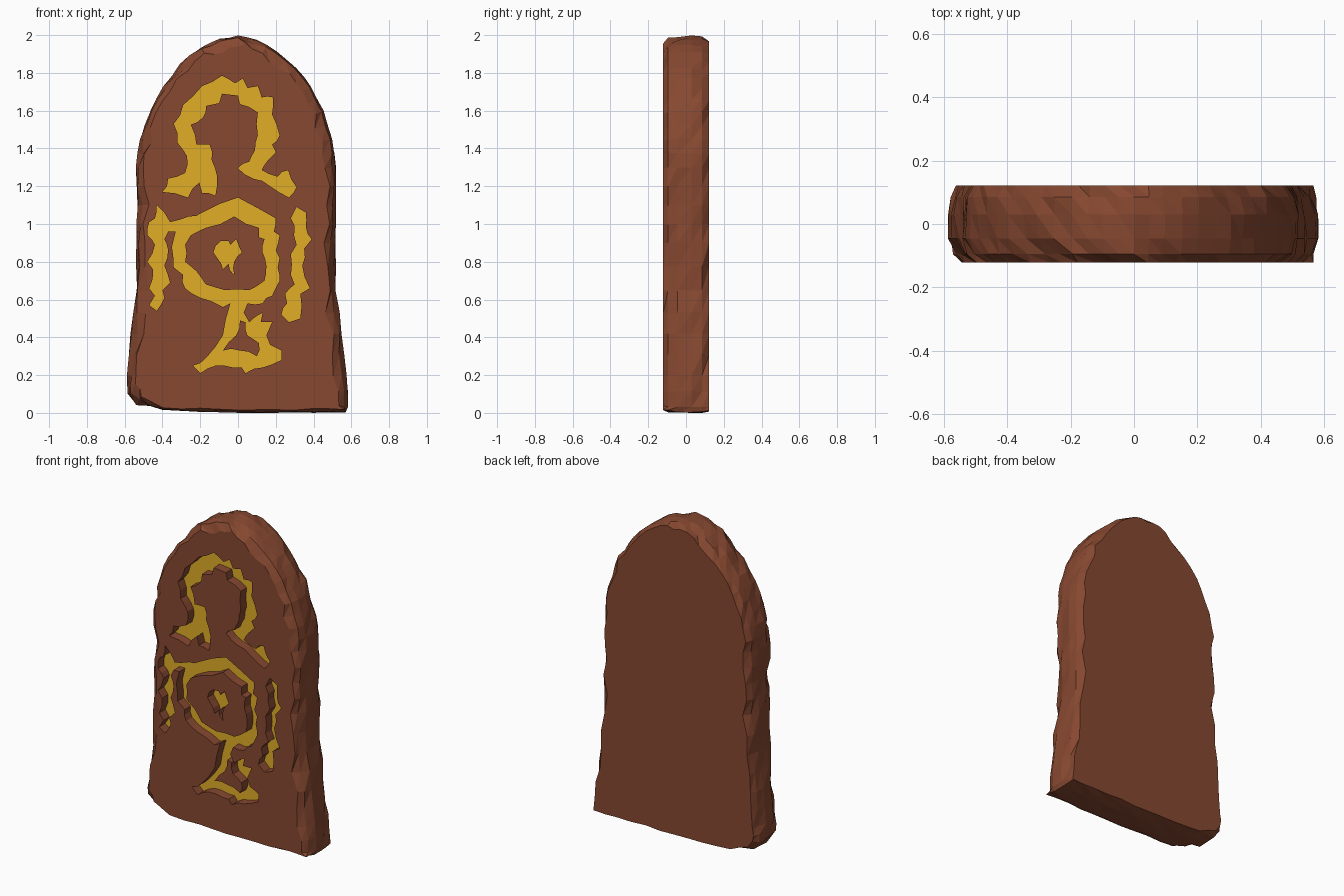
import bpy, bmesh, random
from mathutils import Vector

if "Cube" in bpy.data.objects:
    bpy.data.objects.remove(bpy.data.objects["Cube"])

random.seed(7)
FRONT, DEPTH = -0.122, 0.06


def material(name, rgb):
    m = bpy.data.materials.new(name)
    m.diffuse_color = (*rgb, 1)
    m.use_nodes = True
    m.node_tree.nodes["Principled BSDF"].inputs["Base Color"].default_value = m.diffuse_color
    return m


stone = material("brown_stone", (0.24, 0.065, 0.03))
gold = material("gold_paint", (0.75, 0.42, 0.02))


def new_object(name, bm):
    bmesh.ops.recalc_face_normals(bm, faces=bm.faces[:])
    me = bpy.data.meshes.new(name)
    bm.to_mesh(me)
    bm.free()
    ob = bpy.data.objects.new(name, me)
    bpy.context.collection.objects.link(ob)
    return ob


def jag(points, amp, longest):
    """Split long edges with a randomly displaced midpoint."""
    pts = [Vector(p) / 100 for p in points]
    out = []
    for a, b in zip(pts, pts[1:] + pts[:1]):
        out.append(a)
        d = b - a
        if d.length > longest:
            side = Vector((-d.y, d.x)).normalized()
            out.append((a + b) / 2 + side * random.uniform(-amp, amp))
    return out


# Slab: worn outline lofted through rings with uneven edge wear
outline = [(-54, 4), (-40, 1.5), (-20, .4), (0, 0), (20, 0), (40, 0), (57, .3), (58.8, 3),
           (57.5, 20), (55, 42), (52.5, 65), (52, 90), (52, 110), (52, 130), (50, 145),
           (45.5, 160), (39, 173), (31, 183), (21, 192), (10, 198), (0, 200), (-10, 198.5),
           (-20, 194), (-31, 185), (-40, 173), (-47, 160), (-52, 145), (-54.2, 130),
           (-54.2, 110), (-54, 90), (-54.5, 65), (-57, 42), (-58.8, 20), (-58.5, 10)]
base = jag(outline, 0.003, 0.08)
n = len(base)
rings = [(FRONT, .035, .045), (-.095, .012, .028), (-.045, 0, .016),
         (.03, 0, .012), (.085, .006, .02), (.122, .022, .035)]
bm = bmesh.new()
loops = []
for y, inset, wear in rings:
    loop = []
    for i, p in enumerate(base):
        t = base[(i + 1) % n] - base[i - 1]
        inward = Vector((-t.y, t.x)).normalized()
        amount = inset + wear * random.random() ** 1.5
        if p.y < 0.02:
            amount *= 0.35
        q = p + inward * amount
        loop.append(bm.verts.new((q.x, y, max(q.y, 0))))
    loops.append(loop)
for a, b in zip(loops, loops[1:]):
    for i in range(n):
        j = (i + 1) % n
        bm.faces.new((a[i], a[j], b[j]))
        bm.faces.new((a[i], b[j], b[i]))
bm.faces.new(loops[0])
bm.faces.new(loops[-1])
slab = new_object("carved_stone_slab", bm)
slab.data.materials.append(stone)
slab.data.materials.append(gold)

# Carving shapes: outer contour followed by any islands
arch = [(-40, 117), (-37, 124), (-28, 127), (-27, 136), (-32, 143), (-34, 153), (-29, 163),
        (-19, 173), (-8.5, 178.5), (-1.5, 174.5), (2.5, 177), (5, 172), (10.5, 173), (12.5, 167),
        (18.5, 167), (18, 158), (22, 147), (18, 142), (20, 138), (16, 134), (12.5, 128.5),
        (21, 125), (26.5, 128.5), (31, 119.5), (27, 114), (17, 120), (8, 124), (0, 129.5),
        (6, 133), (9, 139), (10.5, 147), (10.5, 159), (1, 163.5), (0, 168), (-8.5, 169),
        (-10, 164), (-17, 162.5), (-18.5, 156.5), (-25, 152.5), (-22, 142), (-15, 142),
        (-14, 134), (-11, 125), (-12, 115), (-19, 116.5), (-20.5, 122), (-26.5, 114)]
ring_and_tail = [
    (-43, 110), (-39, 106), (-36, 101), (-26, 104), (-19, 106), (0, 114), (20, 103), (19, 96),
    (22, 94), (20, 86), (22, 82), (21, 77), (22, 70), (18, 62), (13, 58), (5, 58), (3, 53),
    (6, 48), (13, 53), (12, 48), (18, 48), (15, 41), (17, 36), (23, 33), (23, 28), (13, 24),
    (4, 21), (2, 24), (-7, 25), (-12, 25), (-20, 21), (-24, 25), (-17, 29), (-8, 41), (-4, 58),
    (-8, 56), (-20, 61), (-28, 66), (-29, 73), (-34, 77), (-35, 88), (-33, 96), (-37, 96),
    (-39, 92), (-37, 86), (-39, 78), (-36, 69), (-40, 65), (-39, 61), (-43, 54), (-47, 57),
    (-44, 62), (-47, 66), (-45, 76), (-48, 80), (-44, 89), (-48, 94), (-47, 101), (-44, 103)]
ring_island = [(-25, 94), (-17, 98), (-2, 104), (11, 98), (11, 93), (14, 92), (13, 85), (15, 78),
               (14, 70), (6, 65), (-7, 65), (-17, 68), (-22, 75), (-28, 80), (-28, 89)]
tail_island = [(1, 49), (-1, 41), (-8, 33), (1, 33), (10, 30), (11, 37), (5, 41), (4, 48)]
center = [(-13, 85), (-9, 91), (-5, 91), (-4, 89), (-1, 92), (2, 85), (-2, 80), (-2, 73),
          (-5, 79), (-8, 76), (-11, 82)]
right_bar = [(31, 109), (36, 106), (36, 98), (39, 92), (35, 87), (34, 78), (38, 66), (33, 63),
             (33, 50), (27, 48), (23, 52), (26, 58), (25, 63), (30, 68), (28, 73), (28, 84),
             (31, 89), (30, 99), (28, 103)]


def carve(contours):
    """Cut a filled contour prism into the front of the slab."""
    bm = bmesh.new()
    for c in contours:
        vs = [bm.verts.new((p.x, FRONT + DEPTH, p.y)) for p in jag(c, 0.01, 0.06)]
        for a, b in zip(vs, vs[1:] + vs[:1]):
            bm.edges.new((a, b))
    bmesh.ops.triangle_fill(bm, edges=bm.edges[:], use_beauty=True, normal=(0, -1, 0))
    res = bmesh.ops.extrude_face_region(bm, geom=bm.faces[:])
    moved = [v for v in res["geom"] if isinstance(v, bmesh.types.BMVert)]
    bmesh.ops.translate(bm, verts=moved, vec=(0, -DEPTH - 0.1, 0))
    cutter = new_object("carving_cutter", bm)
    cutter.data.materials.append(stone)
    mod = slab.modifiers.new("carving", 'BOOLEAN')
    mod.operation, mod.solver, mod.object = 'DIFFERENCE', 'EXACT', cutter
    bpy.context.view_layer.objects.active = slab
    bpy.ops.object.modifier_apply(modifier=mod.name)
    bpy.data.objects.remove(cutter)


for shape in ([arch], [ring_and_tail, ring_island, tail_island], [center], [right_bar]):
    carve(shape)

# Gold paint on the carving floors
for f in slab.data.polygons:
    floor = f.normal.y < -0.95 and abs(f.center.y - FRONT - DEPTH) < 1e-3
    f.material_index = 1 if floor else 0
